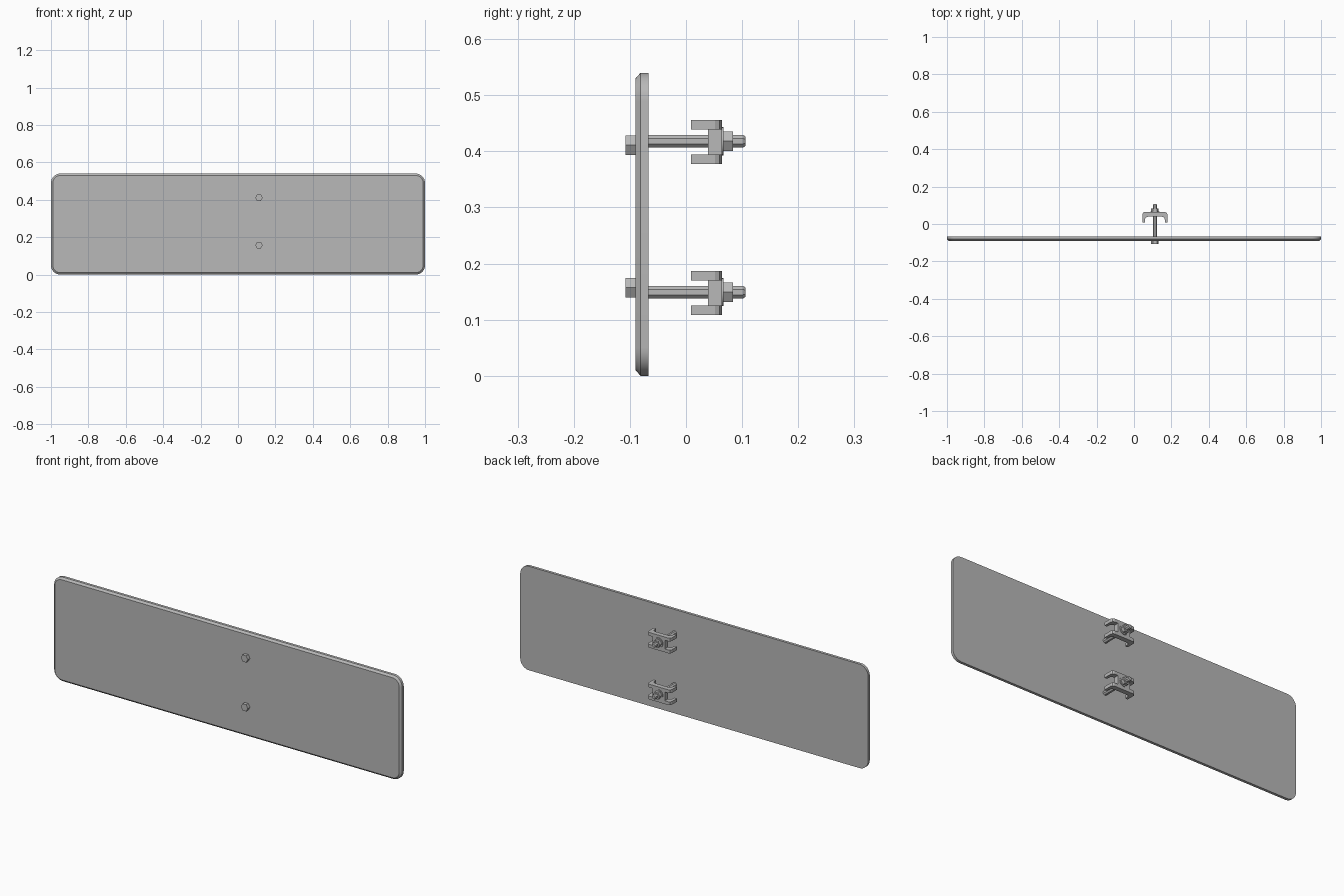
import bpy
import math
from mathutils import Matrix, Vector

cube = bpy.data.objects.get("Cube")
if cube:
    bpy.data.objects.remove(cube, do_unlink=True)

# Single grey metal finish
GREY = (0.48, 0.48, 0.48, 1)
metal = bpy.data.materials.new("grey metal")
metal.use_nodes = True
metal.diffuse_color = GREY
metal.node_tree.nodes["Principled BSDF"].inputs["Base Color"].default_value = GREY


def loft(name, rings, smooth=False):
    """Skin a stack of equal-length rings and cap both ends."""
    n = len(rings[0])
    verts = [p for ring in rings for p in ring]
    faces = [tuple(range(n)), tuple(range(len(verts) - n, len(verts)))]
    for k in range(len(rings) - 1):
        for i in range(n):
            j = (i + 1) % n
            faces.append((k * n + i, k * n + j, k * n + n + j, k * n + n + i))
    mesh = bpy.data.meshes.new(name)
    mesh.from_pydata(verts, [], faces)
    obj = bpy.data.objects.new(name, mesh)
    bpy.context.collection.objects.link(obj)
    mesh.materials.append(metal)
    bpy.ops.object.select_all(action="DESELECT")
    obj.select_set(True)
    bpy.context.view_layer.objects.active = obj
    bpy.ops.object.mode_set(mode="EDIT")
    bpy.ops.mesh.select_all(action="SELECT")
    bpy.ops.mesh.normals_make_consistent(inside=False)
    bpy.ops.object.mode_set(mode="OBJECT")
    if smooth:
        bpy.ops.object.shade_smooth_by_angle(angle=math.radians(30))
    return obj


def rounded_rect(y, inset, half_w=1.0, half_h=0.27, radius=0.05, steps=8):
    """Rounded rectangle facing the front, standing on the ground."""
    ring = []
    r = radius - inset
    for q, (sx, sz) in enumerate([(1, 1), (-1, 1), (-1, -1), (1, -1)]):
        for i in range(steps + 1):
            a = math.pi / 2 * (q + i / steps)
            ring.append((sx * (half_w - radius) + r * math.cos(a), y,
                         half_h + sz * (half_h - radius) + r * math.sin(a)))
    return ring


def rod(name, x, z, stations, sides, turn=0.0, smooth=False):
    """Prism along y; stations are (y, radius) pairs."""
    rings = []
    for y, r in stations:
        rings.append([(x + r * math.cos(turn + math.tau * i / sides), y,
                       z + r * math.sin(turn + math.tau * i / sides))
                      for i in range(sides)])
    return loft(name, rings, smooth)


def clamp(name, x, z):
    """Channel clamp with a notch cut in each end."""
    half = [(0.067, 0.009), (0.067, 0.052), (0.063, 0.060), (0.055, 0.064)]
    inner = [(0.036, 0.039), (0.046, 0.036), (0.052, 0.028), (0.054, 0.009)]
    right = inner + half
    profile = right + [(-px, py) for px, py in reversed(right)]
    rings = [[(x + px, py, z + dz) for px, py in profile]
             for dz in (-0.0395, 0.0395)]
    body = loft(name, rings)
    for side in (-1, 1):
        bpy.ops.mesh.primitive_cube_add(size=1, location=(x + side * 0.06, 0.04, z))
        cutter = bpy.context.object
        cutter.name = "notch_cutter"
        cutter.hide_render = True
        cutter.scale = (0.05, 0.12, 0.045)
        bpy.context.view_layer.update()
        mod = body.modifiers.new("notch", "BOOLEAN")
        mod.operation = "DIFFERENCE"
        mod.solver = "EXACT"
        mod.object = cutter
        bpy.context.view_layer.objects.active = body
        bpy.ops.object.modifier_apply(modifier=mod.name)
        bpy.data.objects.remove(cutter, do_unlink=True)
    return body


# Panel with rounded corners and a chamfered front edge
loft("panel", [rounded_rect(-0.09, 0.010), rounded_rect(-0.081, 0),
               rounded_rect(-0.067, 0)], smooth=True)

# Upper and lower fixings
BOLT_X = 0.112
for label, z, head_z in (("upper", 0.418, 0.411), ("lower", 0.149, 0.157)):
    rod(label + "_bolt_head", BOLT_X, head_z, [(-0.108, 0.020), (-0.088, 0.020)], 6)
    rod(label + "_bolt_shaft", BOLT_X, z,
        [(-0.085, 0.012), (0.102, 0.012), (0.106, 0.009)], 8, math.pi / 8)
    clamp(label + "_clamp", BOLT_X, z - 0.0015)
    rod(label + "_washer", BOLT_X, z, [(0.062, 0.025), (0.067, 0.025)], 24, smooth=True)
    rod(label + "_nut", BOLT_X, z, [(0.066, 0.020), (0.084, 0.020)], 6)
